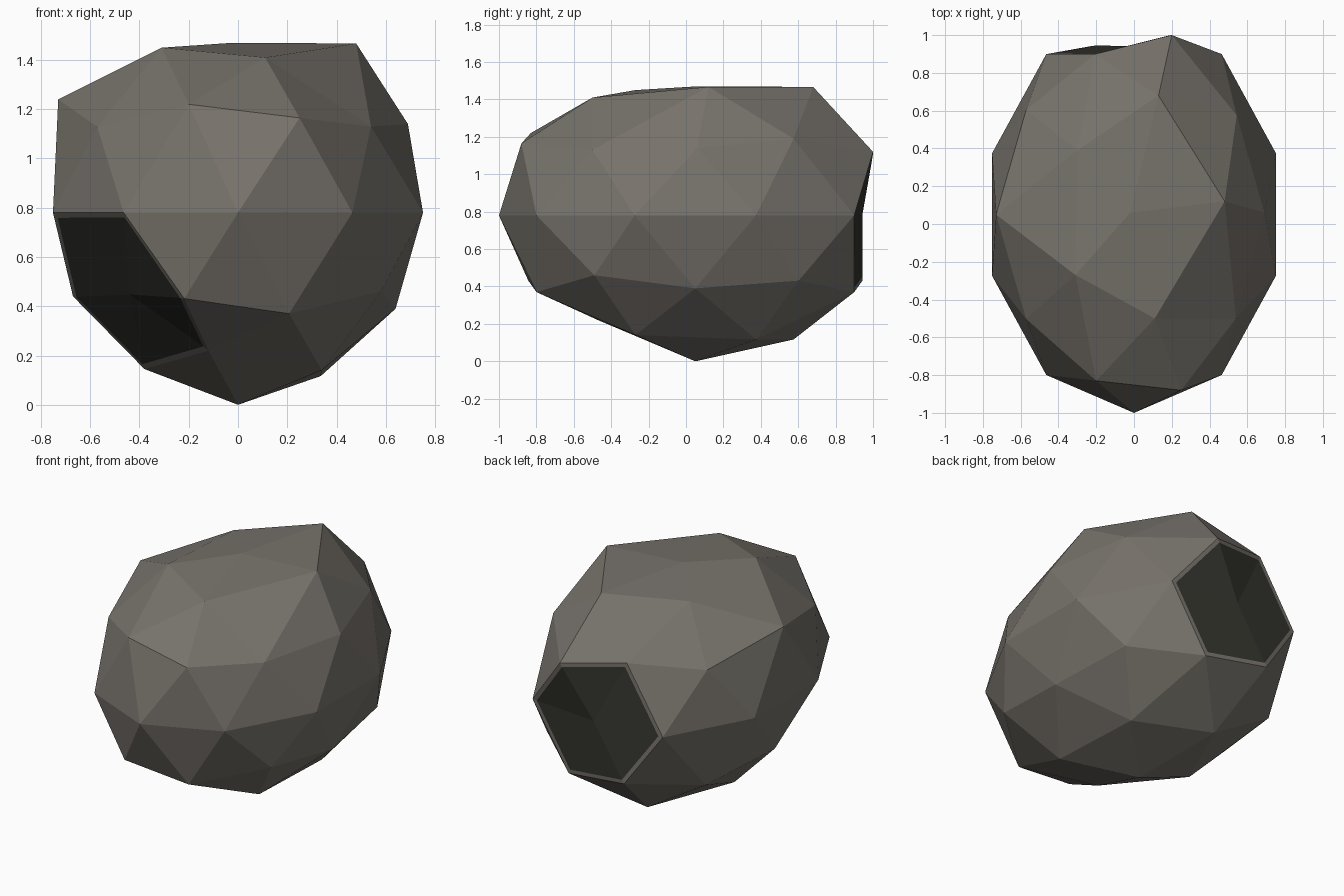
import bpy, bmesh
from mathutils import Vector

if "Cube" in bpy.data.objects:
    bpy.data.objects.remove(bpy.data.objects["Cube"])


def material(name, rgb):
    m = bpy.data.materials.new(name)
    m.diffuse_color = (*rgb, 1)
    m.use_nodes = True
    m.node_tree.nodes["Principled BSDF"].inputs["Base Color"].default_value = m.diffuse_color
    return m


CENTRE = Vector((0, 0.05, 0.78))
RADII = Vector((0.79, 1.05, 0.78))


def place(unit):
    return CENTRE + Vector([a * b for a, b in zip(unit, RADII)])


# Boulder: low-poly egg from an icosphere
bm = bmesh.new()
bmesh.ops.create_icosphere(bm, subdivisions=2, radius=1)
for v in bm.verts:
    v.co = place(v.co)


def nearest(p):
    return min(bm.verts, key=lambda v: (v.co - Vector(p)).length)


# Chipped spots: corners that get flattened and show dark stone
chips = [(nearest(place((-0.688, -0.5, -0.526))), 0.81),
         (nearest(place((0, 1, 0))), 0.85)]

# Irregular corners, mostly on the crown
moves = [
    (-0.02, 0.06, 1.47), (0.11, -0.50, 1.41), (-0.31, -0.27, 1.45),
    (0.48, 0.12, 1.467), (0.13, 0.68, 1.467), (-0.30, 0.39, 1.42),
    (0.25, -0.88, 1.165), (0.20, 1.00, 1.12), (0.69, 0.06, 1.14),
    (-0.20, -0.83, 1.22), (-0.73, 0.05, 1.24), (0.54, -0.50, 1.13),
    (0.58, -0.49, 0.46), (0.64, 0.05, 0.39), (-0.12, -0.47, 0.22),
    (-0.38, 0.05, 0.145), (0.34, -0.27, 0.14), (-0.67, 0.05, 0.44),
]
targets = [(nearest(p), p) for p in moves]
for v, p in targets:
    v.co = p

# Flatten each chip, leave a thin rim of plain stone, darken the inside
for v, k in chips:
    v.co = CENTRE + (v.co - CENTRE) * k
bm.normal_update()
for v, k in chips:
    faces = list(v.link_faces)
    rim = bmesh.ops.inset_region(bm, faces=faces, thickness=0.025,
                                 use_even_offset=True)["faces"]
    for f in faces:
        f.material_index = 1
    for f in rim:
        f.material_index = 0

bmesh.ops.recalc_face_normals(bm, faces=bm.faces)
mesh = bpy.data.meshes.new("boulder")
bm.to_mesh(mesh)
bm.free()
mesh.materials.append(material("warm grey stone", (0.185, 0.17, 0.148)))
mesh.materials.append(material("dark stone", (0.035, 0.036, 0.028)))
boulder = bpy.data.objects.new("boulder", mesh)
bpy.context.collection.objects.link(boulder)
